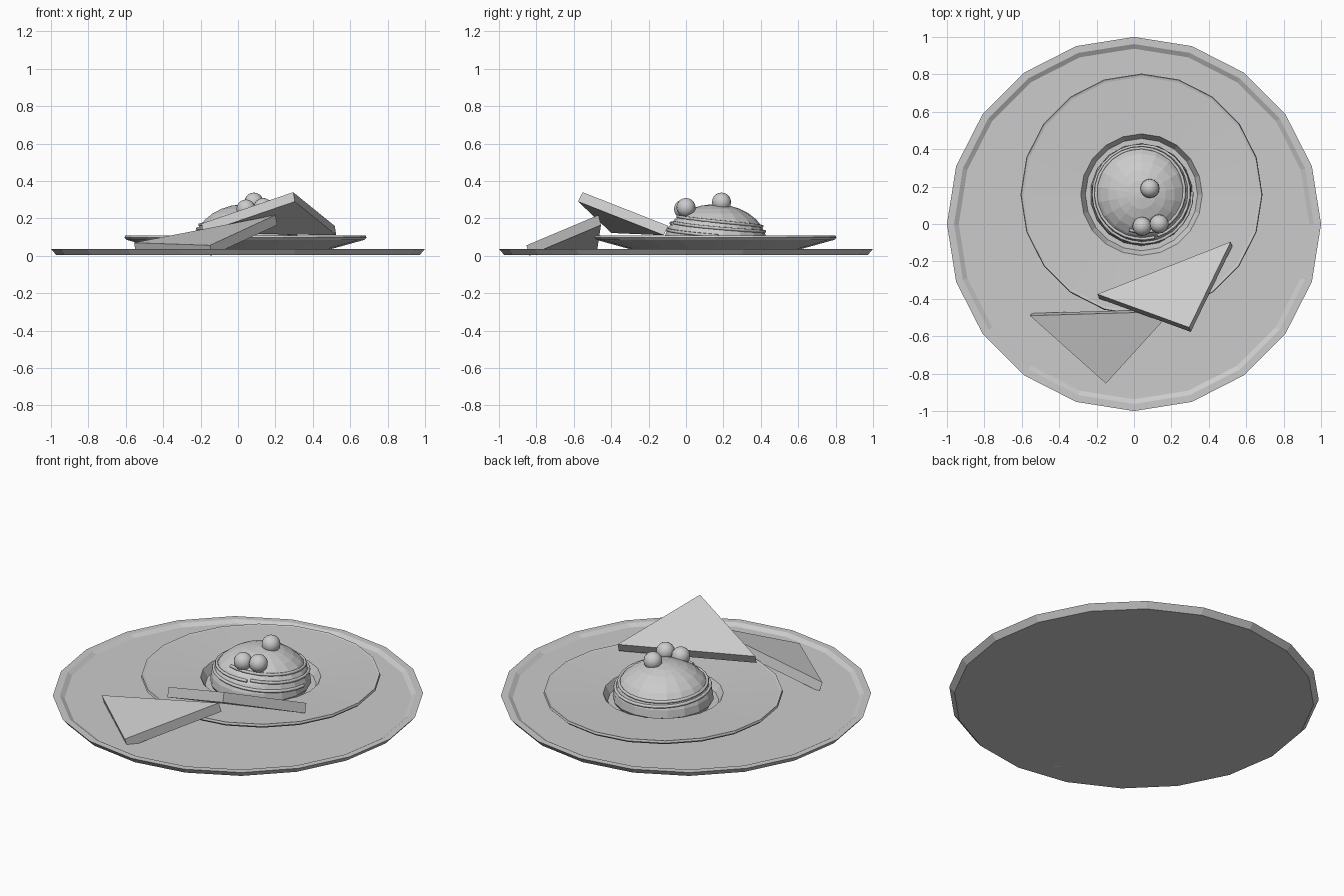
import bpy, math
from mathutils import Vector

if "Cube" in bpy.data.objects:
    bpy.data.objects.remove(bpy.data.objects["Cube"])


def make(name, verts, faces):
    mesh = bpy.data.meshes.new(name)
    mesh.from_pydata(verts, [], faces)
    mesh.update()
    ob = bpy.data.objects.new(name, mesh)
    bpy.context.collection.objects.link(ob)
    return ob


def lathe(name, profile, n, center):
    # spin (radius, z) profile from bottom outward, over and in, capped both ends
    verts, faces = [], []
    for r, z in profile:
        for i in range(n):
            a = math.pi / 2 + math.tau * i / n
            verts.append((center[0] + r * math.cos(a), center[1] + r * math.sin(a), z))
    for k in range(len(profile) - 1):
        for i in range(n):
            j = (i + 1) % n
            faces.append((k * n + i, k * n + j, (k + 1) * n + j, (k + 1) * n + i))
    faces.append(tuple(reversed(range(n))))
    last = (len(profile) - 1) * n
    faces.append(tuple(range(last, last + n)))
    return make(name, verts, faces)


def wedge(name, top, thick):
    # triangular slab given its upper face
    a, b, c = [Vector(p) for p in top]
    n = (b - a).cross(c - a).normalized()
    if n.z < 0:
        b, c, n = c, b, -n
    verts = [a, b, c] + [p - n * thick for p in (a, b, c)]
    return make(name, verts, [(0, 1, 2), (5, 4, 3), (0, 3, 4, 1), (1, 4, 5, 2), (2, 5, 3, 0)])


# plates
lathe("large_plate", [(0.972, 0.004), (1.0, 0.037), (0.962, 0.037), (0.937, 0.022)], 20, (0, 0))
C = (0.04, 0.157)
lathe("small_plate", [(0.40, 0.02), (0.635, 0.085), (0.647, 0.097), (0.643, 0.109), (0.63, 0.106),
                      (0.325, 0.094), (0.30, 0.05)], 20, C)

# scoop
A, Z0, H = 0.274, 0.07, 0.206
prof = [(0.26, 0.045)]
for k in range(8):
    t = math.radians(86) * k / 7
    prof.append((A * math.cos(t), Z0 + H * math.sin(t)))
lathe("scoop", prof, 18, C)


# sauce strands wrapped round the scoop
def strand(name, start, turns, z_a, z_b, phase):
    cu = bpy.data.curves.new(name, 'CURVE')
    cu.dimensions = '3D'
    cu.bevel_depth = 0.009
    cu.bevel_resolution = 1
    cu.use_fill_caps = True
    n = int(28 * turns)
    sp = cu.splines.new('POLY')
    sp.points.add(n)
    for i in range(n + 1):
        f = i / n
        a = start + math.tau * turns * f
        z = z_a + (z_b - z_a) * f + 0.018 * math.sin(a + phase)
        r = A * math.sqrt(max(0, 1 - ((z - Z0) / H) ** 2)) + 0.001
        sp.points[i].co = (C[0] + r * math.cos(a), C[1] + r * math.sin(a), z, 1)
    ob = bpy.data.objects.new(name, cu)
    bpy.context.collection.objects.link(ob)


strand("upper_strand", -1.9, 1.1, 0.195, 0.155, 3.1)
strand("lower_strand", -1.2, 1.2, 0.165, 0.115, 3.6)

# berries
for i, p in enumerate([(0.085, 0.19, 0.287), (0.043, -0.013, 0.25), (0.135, 0.0, 0.258)]):
    bpy.ops.mesh.primitive_uv_sphere_add(segments=16, ring_count=10, radius=0.051, location=p)
    bpy.context.object.name = f"berry_{i + 1}"
    bpy.ops.object.shade_smooth()

# toast slices
wedge("upper_toast", [(-0.195, -0.375, 0.172), (0.517, -0.095, 0.16), (0.295, -0.553, 0.34)], 0.056)
wedge("lower_toast", [(-0.556, -0.49, 0.07), (0.2, -0.468, 0.218), (-0.15, -0.853, 0.056)], 0.056)
